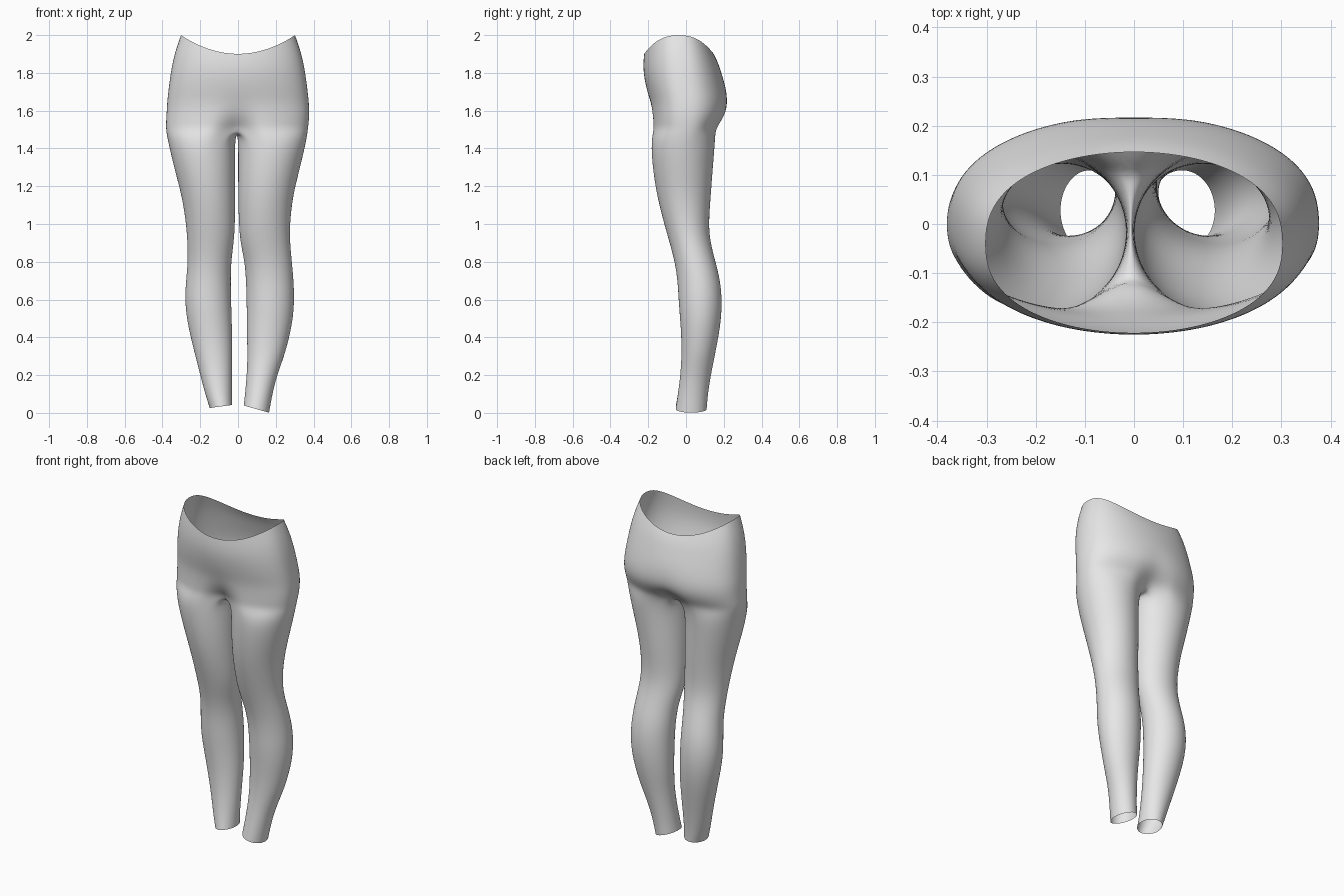
import bpy
import bmesh
from math import sin, cos, pi, radians, exp

cube = bpy.data.objects.get("Cube")
if cube:
    bpy.data.objects.remove(cube, do_unlink=True)

ARC = 20    # segments round the outside of each half
SEAM = 8    # segments along the crotch seam
RISE = 0.1  # how far the waistband climbs at the sides

# Hip rings: height, half width, centre y, front y, back y, front dent, back dent, rise share, x shift
HIPS = [
    (1.90, .303, -.04, -.222, .147, 0, 0, 1, 0),
    (1.86, .332, -.03, -.226, .168, 0, 0, .6, 0),
    (1.80, .354, -.02, -.226, .188, 0, 0, .25, 0),
    (1.72, .368, -.01, -.211, .212, 0, 0, 0, 0),
    (1.65, .376, 0, -.193, .224, .005, .005, 0, 0),
    (1.59, .379, 0, -.188, .220, .02, .01, 0, 0),
    (1.54, .379, 0, -.187, .196, .05, .03, 0, -.003),
    (1.50, .377, 0, -.187, .172, .085, .07, 0, -.006),
]

# Leg rings: height, left outer x, left inner x, right outer x, right inner x, front y, back y
LEGS = [
    (1.44, .363, 0, .372, .015, -.187, .155),
    (1.30, .330, 0, .340, .015, -.178, .143),
    (1.15, .291, 0, .298, .015, -.155, .132),
    (1.00, .275, .004, .275, .015, -.116, .120),
    (.90, .276, .012, .268, .022, -.087, .130),
    (.80, .286, .035, .266, .036, -.060, .157),
    (.70, .295, .042, .276, .038, -.045, .182),
    (.60, .299, .045, .282, .036, -.040, .191),
    (.50, .292, .046, .272, .033, -.032, .187),
    (.40, .272, .047, .251, .030, -.025, .172),
    (.30, .245, .050, .226, .030, -.024, .152),
    (.20, .207, .046, .200, .031, -.030, .132),
    (.10, .182, .037, .174, .031, -.043, .116),
    (.02, .165, .030, .150, .030, -.055, .110),
]


def hip_ring(bm, side, row):
    """Half ring running from front centre round the hip to back centre."""
    z, width, mid, front, back, dent_f, dent_b, rise, shift = row
    verts = []
    for i in range(ARC + 1):
        a = pi * i / ARC
        x = width * sin(a)
        bulge = abs(cos(a)) ** .82
        dip = exp(-(x / .075) ** 2)
        if i < ARC / 2:
            y = mid + (front - mid) * bulge + dent_f * dip
        else:
            y = mid + (back - mid) * bulge - dent_b * dip
        verts.append(bm.verts.new((side * x + shift, y, z + RISE * rise * sin(a) ** 2)))
    return verts


def seam(bm, start, end):
    """Inner points of the crotch seam, sagging between back and front."""
    points = []
    for k in range(1, SEAM):
        t = k / SEAM
        p = start.co.lerp(end.co, t)
        p.z -= .018 * sin(pi * t)
        points.append(bm.verts.new(p))
    return points


def leg_ring(bm, side, row, tilt):
    z, left_out, left_in, right_out, right_in, front, back = row
    outer, inner = (left_out, left_in) if side > 0 else (right_out, right_in)
    cx, rx = (outer + inner) / 2, (outer - inner) / 2
    cy, ry = (front + back) / 2, (back - front) / 2
    verts = []
    for j in range(ARC + SEAM):
        deg = -130 + 260 * j / ARC if j <= ARC else 130 + 100 * (j - ARC) / SEAM
        c, s = cos(radians(deg)), sin(radians(deg))
        verts.append(bm.verts.new((side * (cx + rx * c), cy + ry * s, z - tilt * c)))
    return verts


def bridge(bm, upper, lower, side, closed):
    count = len(upper)
    for i in range(count if closed else count - 1):
        k = (i + 1) % count
        quad = [lower[i], lower[k], upper[k], upper[i]]
        bm.faces.new(quad if side > 0 else quad[::-1])


bm = bmesh.new()
for side in (1, -1):
    # Hips
    rings = [hip_ring(bm, side, row) for row in HIPS]
    for upper, lower in zip(rings, rings[1:]):
        bridge(bm, upper, lower, side, False)
    # Leg, starting from the hip ring closed by the crotch seam
    top = rings[-1] + seam(bm, rings[-1][-1], rings[-1][0])
    for row in LEGS:
        hem = row is LEGS[-1]
        if hem and side < 0:
            row = (.034,) + row[1:]
        tilt = (.019 if side > 0 else .008) if hem else 0
        ring = leg_ring(bm, side, row, tilt)
        bridge(bm, top, ring, side, True)
        top = ring
# Join the halves along the centre line
bmesh.ops.remove_doubles(bm, verts=bm.verts, dist=.0005)

mesh = bpy.data.meshes.new("leggings")
bm.to_mesh(mesh)
bm.free()
mesh.shade_smooth()
leggings = bpy.data.objects.new("leggings", mesh)
bpy.context.collection.objects.link(leggings)

# Fabric
fabric = bpy.data.materials.new("grey fabric")
fabric.use_nodes = True
grey = (.8, .8, .8, 1)
fabric.diffuse_color = grey
fabric.node_tree.nodes["Principled BSDF"].inputs["Base Color"].default_value = grey
mesh.materials.append(fabric)

smooth = leggings.modifiers.new("smooth", "SUBSURF")
smooth.levels = smooth.render_levels = 2
